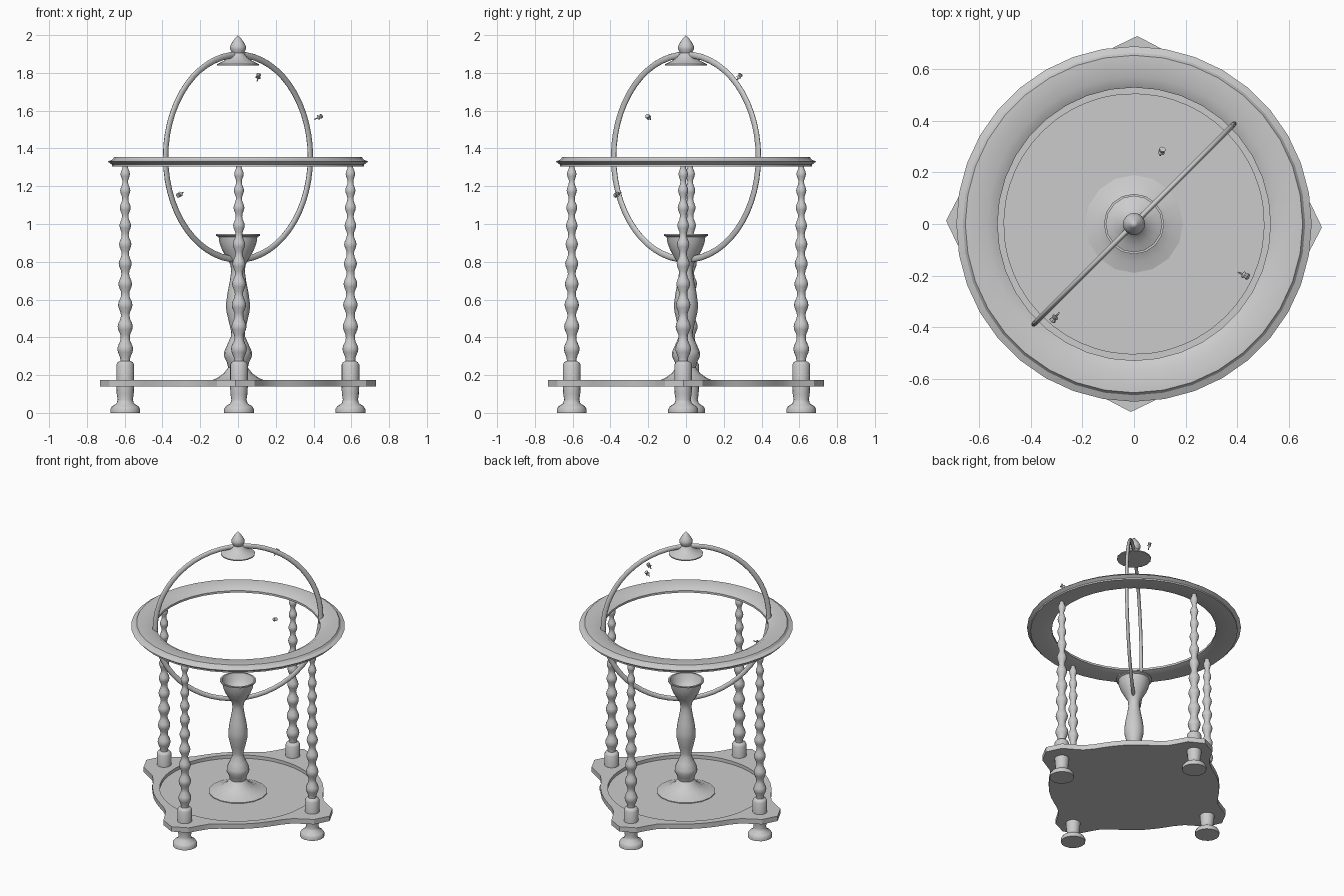
import bpy, bmesh, math
from mathutils import Vector

cube = bpy.data.objects.get("Cube")
if cube:
    bpy.data.objects.remove(cube, do_unlink=True)

grey = bpy.data.materials.new("light grey")
grey.use_nodes = True
colour = (0.6, 0.6, 0.6, 1)
grey.diffuse_color = colour
grey.node_tree.nodes["Principled BSDF"].inputs["Base Color"].default_value = colour


def finish(bm, name, angle=40):
    """Turn a bmesh into a shaded object."""
    bmesh.ops.remove_doubles(bm, verts=bm.verts, dist=1e-5)
    bmesh.ops.recalc_face_normals(bm, faces=bm.faces)
    mesh = bpy.data.meshes.new(name)
    bm.to_mesh(mesh)
    bm.free()
    mesh.materials.append(grey)
    obj = bpy.data.objects.new(name, mesh)
    bpy.context.collection.objects.link(obj)
    shade(obj, angle)
    return obj


def shade(obj, angle):
    bpy.ops.object.select_all(action='DESELECT')
    obj.select_set(True)
    bpy.context.view_layer.objects.active = obj
    bpy.ops.object.shade_smooth_by_angle(angle=math.radians(angle))


def lathe(name, profile, sides, closed=False, angle=40):
    """Revolve (radius, height) points about z."""
    bm = bmesh.new()
    rings = []
    for r, z in profile:
        rings.append([bm.verts.new((r * math.cos(math.tau * i / sides),
                                    r * math.sin(math.tau * i / sides), z))
                      for i in range(sides)])
    pairs = list(zip(rings, rings[1:]))
    if closed:
        pairs.append((rings[-1], rings[0]))
    for a, b in pairs:
        for i in range(sides):
            j = (i + 1) % sides
            bm.faces.new((a[i], a[j], b[j], b[i]))
    return finish(bm, name, angle)


# Base plate: a disc with four pointed lobes and a round recess
half = [(8.4, .687), (12.9, .626), (17, .585), (23.6, .56), (30, .553), (37.5, .55)]
sector = [(0, .73)] + half + [(45, .55)] + [(90 - a, r) for a, r in reversed(half)]
outline = [(math.radians(a + 90 * q - 1), r) for q in range(4) for a, r in sector]
bm = bmesh.new()


def loop(z, radius=None):
    return [bm.verts.new(((radius or r) * math.cos(a), (radius or r) * math.sin(a), z))
            for a, r in outline]


loops = [loop(.14), loop(.175), loop(.175, .505), loop(.152, .505)]
for a, b in zip(loops, loops[1:]):
    for i in range(len(a)):
        j = (i + 1) % len(a)
        bm.faces.new((a[i], a[j], b[j], b[i]))
bm.faces.new(loops[0])
bm.faces.new(loops[-1])
finish(bm, "base_plate", 30)

# Turned legs: bun foot, square-shouldered block and shrinking beads
leg = [(0, 0), (.079, 0), (.079, .02), (.07, .035), (.046, .05), (.04, .07),
       (.045, .10), (.047, .14), (.047, .255), (.04, .268), (.026, .275)]
beads, z = 10, .275
for i in range(beads):
    t = i / (beads - 1)
    length = .121 - .036 * t
    fat, neck = .042 - .017 * t, .024 - .01 * t
    for f, k in ((.15, .15), (.38, .8), (.52, 1), (.66, .8), (.87, .15), (1, 0)):
        leg.append((neck + (fat - neck) * k, z + length * f))
    z += length
leg += [(.02, 1.32), (0, 1.32)]
spots = {"front": (.005, -.605), "back": (.005, .61), "left": (.595, -.015), "right": (-.597, .022)}
for side, (x, y) in spots.items():
    lathe(side + "_leg", leg, 16, angle=50).location = (x, y, 0)

# Central pedestal with a hollow cup
lathe("pedestal", [
    (0, .15), (.19, .15), (.19, .157), (.15, .168), (.11, .185), (.075, .21), (.052, .24),
    (.06, .27), (.074, .30), (.073, .325), (.055, .365), (.037, .405), (.036, .43),
    (.048, .48), (.062, .54), (.063, .58), (.055, .64), (.043, .70), (.036, .75),
    (.04, .785), (.06, .82), (.083, .86), (.098, .90), (.103, .932), (.117, .938),
    (.117, .946), (.106, .946), (.09, .90), (.06, .865), (0, .85)], 16, angle=50)

# Horizontal table ring
lathe("horizon_ring", [
    (.53, 1.332), (.57, 1.355), (.655, 1.355), (.665, 1.341), (.69, 1.33),
    (.668, 1.315), (.668, 1.305), (.57, 1.305), (.53, 1.318)], 36, closed=True, angle=30)

# Upright meridian hoop, set on the diagonal
bpy.ops.mesh.primitive_torus_add(
    major_segments=56, minor_segments=10, major_radius=.542, minor_radius=.017,
    location=(0, 0, 1.354), rotation=(math.pi / 2, 0, math.pi / 4))
hoop = bpy.context.object
hoop.name = "meridian_hoop"
hoop.scale.z = .65
hoop.data.materials.append(grey)
shade(hoop, 60)

# Bell-shaped cap and finial
lathe("finial", [
    (0, 1.84), (.11, 1.84), (.11, 1.847), (.085, 1.858), (.058, 1.875), (.04, 1.893),
    (.032, 1.905), (.042, 1.925), (.043, 1.94), (.032, 1.96), (.015, 1.985), (0, 2)], 16, angle=50)

# Small pins pointing at the hoop's centre
centre = Vector((0, 0, 1.355))
for n, head in enumerate([(.108, .283, 1.782), (.432, -.2, 1.567), (-.31, -.367, 1.155)]):
    pin = lathe(f"pin_{n + 1}", [
        (0, -.036), (.003, -.032), (.004, -.01), (.014, -.009), (.009, 0),
        (.013, .009), (.012, .014), (0, .014)], 8)
    pin.location = head
    pin.rotation_euler = (Vector(head) - centre).to_track_quat('Z', 'Y').to_euler()
